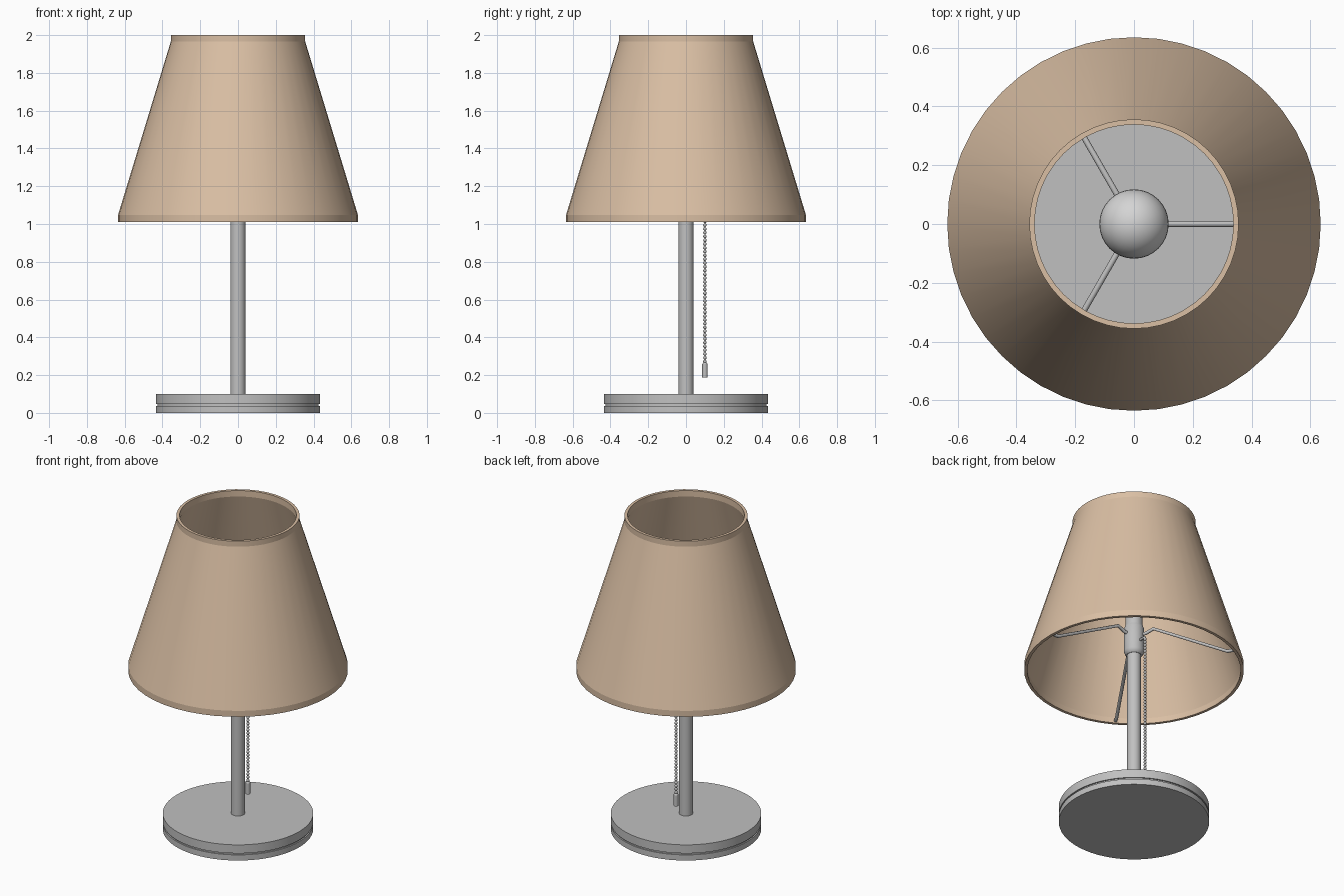
import bpy, bmesh, math
from mathutils import Vector, Matrix

if "Cube" in bpy.data.objects:
    bpy.data.objects.remove(bpy.data.objects["Cube"])


def material(name, rgb):
    m = bpy.data.materials.new(name)
    m.diffuse_color = (*rgb, 1.0)
    m.use_nodes = True
    m.node_tree.nodes["Principled BSDF"].inputs["Base Color"].default_value = m.diffuse_color
    return m


METAL = material("grey metal", (0.53, 0.53, 0.53))
FABRIC = material("beige fabric", (0.70, 0.52, 0.37))
GLASS = material("pale bulb glass", (0.66, 0.66, 0.66))


def finish(name, bm, mat, angle=30):
    bmesh.ops.recalc_face_normals(bm, faces=bm.faces)
    mesh = bpy.data.meshes.new(name)
    bm.to_mesh(mesh)
    bm.free()
    mesh.materials.append(mat)
    ob = bpy.data.objects.new(name, mesh)
    bpy.context.collection.objects.link(ob)
    bpy.ops.object.select_all(action='DESELECT')
    ob.select_set(True)
    bpy.context.view_layer.objects.active = ob
    bpy.ops.object.shade_smooth_by_angle(angle=math.radians(angle))
    return ob


def lathe(name, profile, mat, segments=48, closed=False, angle=30, offset=(0, 0)):
    """Revolve (radius, height) points around a vertical axis."""
    bm = bmesh.new()
    verts = [bm.verts.new((r, 0, z)) for r, z in profile]
    count = len(verts)
    for i in range(count if closed else count - 1):
        bm.edges.new((verts[i], verts[(i + 1) % count]))
    bmesh.ops.spin(bm, geom=bm.verts[:] + bm.edges[:], axis=(0, 0, 1), cent=(0, 0, 0),
                   angle=2 * math.pi, steps=segments, use_merge=True)
    bmesh.ops.remove_doubles(bm, verts=bm.verts, dist=1e-5)
    bmesh.ops.translate(bm, verts=bm.verts, vec=(*offset, 0))
    return finish(name, bm, mat, angle)


def rod(name, points, radius, mat):
    """Round wire through a few points, turned into a mesh."""
    curve = bpy.data.curves.new(name, 'CURVE')
    curve.dimensions = '3D'
    curve.bevel_depth = radius
    curve.bevel_resolution = 2
    curve.use_fill_caps = True
    spline = curve.splines.new('POLY')
    spline.points.add(len(points) - 1)
    for p, co in zip(spline.points, points):
        p.co = (*co, 1)
    temp = bpy.data.objects.new(name + "_path", curve)
    bpy.context.collection.objects.link(temp)
    bpy.context.view_layer.update()
    mesh = bpy.data.meshes.new_from_object(temp)
    bpy.data.objects.remove(temp)
    bm = bmesh.new()
    bm.from_mesh(mesh)
    bpy.data.meshes.remove(mesh)
    return finish(name, bm, mat, 50)


# Round foot with a thin groove around the rim
lathe("base", [(0, 0), (0.435, 0), (0.435, 0.036), (0.427, 0.036), (0.427, 0.046),
               (0.435, 0.046), (0.435, 0.1), (0, 0.1)], METAL, 64)

# Upright pole
lathe("pole", [(0, 0.09), (0.04, 0.09), (0.04, 1.14), (0, 1.14)], METAL, 32)

# Bulb socket
lathe("socket", [(0, 1.11), (0.042, 1.11), (0.053, 1.12), (0.058, 1.135), (0.058, 1.285),
                 (0.053, 1.30), (0.05, 1.30), (0.05, 1.38), (0, 1.38)], METAL, 32)

# Bulb: narrow neck flowing into a globe
centre, radius = 1.56, 0.118
globe = [(radius * math.sin(math.radians(a)), centre - radius * math.cos(math.radians(a)))
         for a in range(40, 181, 10)]
globe[-1] = (0, centre + radius)
lathe("bulb", [(0, 1.37), (0.046, 1.37), (0.05, 1.41)] + globe, GLASS, 32, angle=40)

# Hollow shade with straight hems at both ends
lathe("shade", [(0.635, 1.01), (0.635, 1.048), (0.356, 1.965), (0.356, 2.0),
                (0.338, 2.0), (0.338, 1.962), (0.617, 1.045), (0.617, 1.01)],
      FABRIC, 48, closed=True, angle=14)

# Three bent arms carrying the shade from the socket
for i in range(3):
    turn = Matrix.Rotation(i * 2 * math.pi / 3, 3, 'Z')
    path = [(0.05, 0, 1.24), (0.075, 0, 1.245), (0.12, 0, 1.265),
            (0.575, 0, 1.025), (0.622, 0, 1.025)]
    rod(f"shade_arm_{i + 1}", [turn @ Vector(p) for p in path], 0.010, METAL)

# Pull chain: short stub, string of beads, weight
rod("chain_stub", [(0, 0.05, 1.19), (0, 0.095, 1.19), (0, 0.1, 1.175)], 0.008, METAL)
bm = bmesh.new()
beads = 46
for i in range(beads):
    z = 0.272 + i * (1.175 - 0.272) / (beads - 1)
    bmesh.ops.create_icosphere(bm, subdivisions=2, radius=0.0095,
                               matrix=Matrix.Translation((0, 0.1, z)))
finish("chain_beads", bm, METAL, 60)
rod("chain_string", [(0, 0.1, 0.26), (0, 0.1, 1.175)], 0.003, METAL)
lathe("chain_weight", [(0, 0.187), (0.014, 0.187), (0.014, 0.258), (0.009, 0.266), (0, 0.266)],
      METAL, 16, offset=(0, 0.1))
